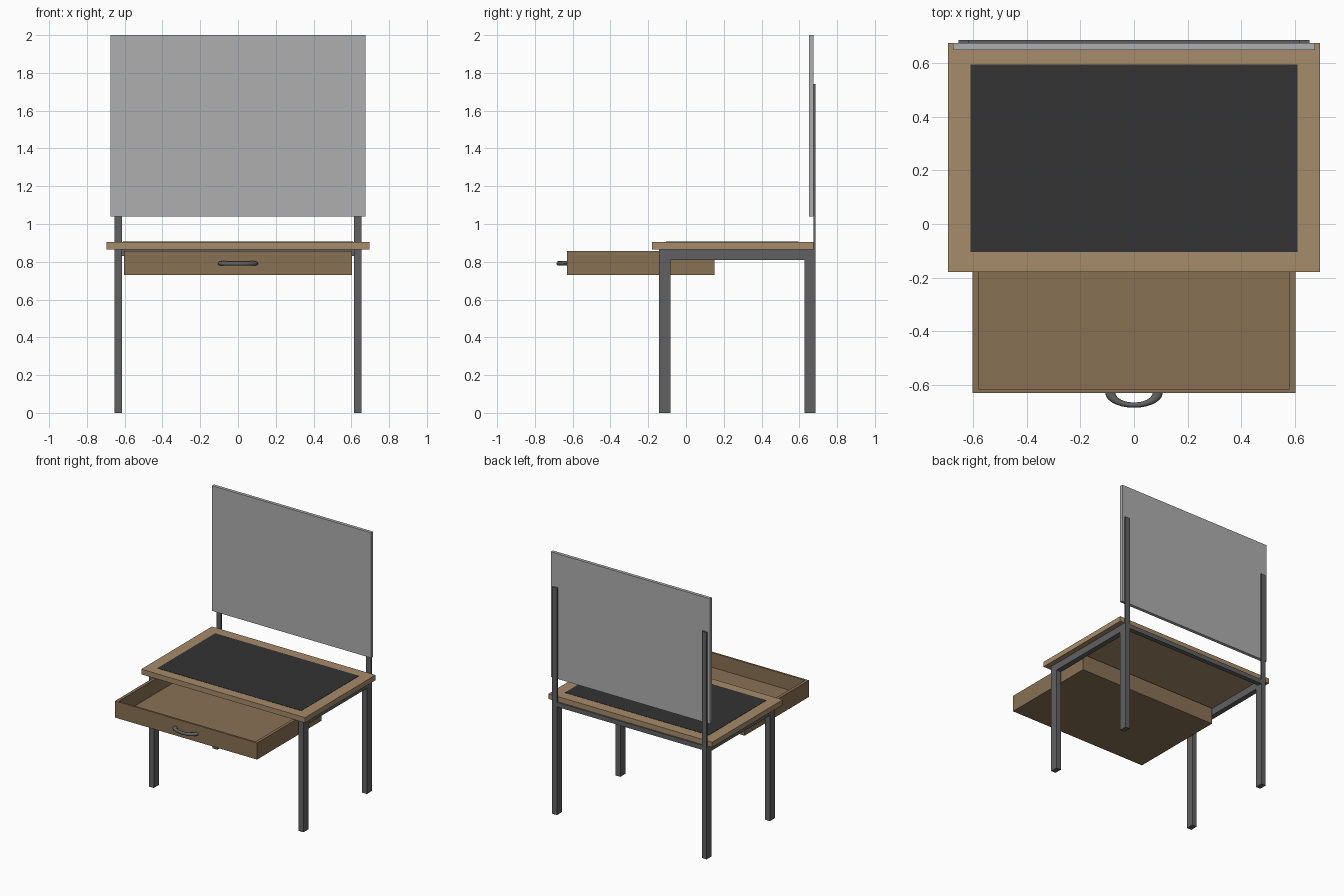
import bpy, bmesh, math
from mathutils import Vector

if "Cube" in bpy.data.objects:
    bpy.data.objects.remove(bpy.data.objects["Cube"])


def material(name, rgb):
    m = bpy.data.materials.new(name)
    m.diffuse_color = (*rgb, 1)
    m.use_nodes = True
    m.node_tree.nodes["Principled BSDF"].inputs["Base Color"].default_value = m.diffuse_color
    return m


WOOD = material("light_wood", (0.38, 0.26, 0.145))
DARK_WOOD = material("dark_wood", (0.25, 0.165, 0.09))
METAL = material("dark_metal", (0.12, 0.12, 0.12))
MAT = material("black_mat", (0.033, 0.033, 0.033))
BOARD = material("board_grey", (0.43, 0.43, 0.43))


def finish(name, bm, mat):
    bmesh.ops.recalc_face_normals(bm, faces=bm.faces)
    me = bpy.data.meshes.new(name)
    bm.to_mesh(me)
    bm.free()
    me.materials.append(mat)
    ob = bpy.data.objects.new(name, me)
    bpy.context.collection.objects.link(ob)
    return ob


def box(name, x, y, z, mat):
    bm = bmesh.new()
    bmesh.ops.create_cube(bm, size=1)
    for v in bm.verts:
        v.co = Vector([(r[0] + r[1]) / 2 + c * (r[1] - r[0])
                       for c, r in zip(v.co, (x, y, z))])
    return finish(name, bm, mat)


def extrude_x(name, profile, x0, x1, mat):
    bm = bmesh.new()
    f = bm.faces.new([bm.verts.new((x0, y, z)) for y, z in profile])
    ext = bmesh.ops.extrude_face_region(bm, geom=[f])
    bmesh.ops.translate(bm, vec=(x1 - x0, 0, 0),
                        verts=[g for g in ext["geom"] if isinstance(g, bmesh.types.BMVert)])
    return finish(name, bm, mat)


# Table top with inset writing mat
box("tabletop", (-0.695, 0.695), (-0.18, 0.675), (0.865, 0.905), WOOD)
box("desk_mat", (-0.61, 0.61), (-0.105, 0.595), (0.895, 0.907), MAT)

# Side frames: front leg, rail and back leg in one profile, plus board posts
frame = [(-0.142, 0), (-0.082, 0), (-0.082, 0.81), (0.627, 0.81),
         (0.627, 0), (0.686, 0), (0.686, 0.865), (-0.142, 0.865)]
for side, x in (("left", (-0.655, -0.615)), ("right", (0.615, 0.655))):
    extrude_x(side + "_leg_frame", frame, *x, METAL)
    box(side + "_board_post", x, (0.675, 0.686), (0.865, 1.74), METAL)
box("back_rail", (-0.615, 0.615), (0.65, 0.686), (0.83, 0.865), METAL)

# Upright board
box("back_board", (-0.675, 0.675), (0.65, 0.675), (1.04, 2.0), BOARD)

# Open drawer: outer box with the top face inset and pushed down
drawer = box("drawer", (-0.603, 0.603), (-0.63, 0.15), (0.73, 0.857), DARK_WOOD)
bm = bmesh.new()
bm.from_mesh(drawer.data)
top = max(bm.faces, key=lambda f: f.calc_center_median().z)
ext = bmesh.ops.extrude_discrete_faces(bm, faces=[top])
inner = ext["faces"][0]
bmesh.ops.remove_doubles(bm, verts=bm.verts, dist=1e-6)
bm.faces.ensure_lookup_table()
top = max(bm.faces, key=lambda f: f.calc_center_median().z)
bmesh.ops.inset_region(bm, faces=[top], thickness=0.015, use_even_offset=True)
for v in top.verts:
    v.co.x = math.copysign(0.58, v.co.x)
floor = bmesh.ops.extrude_face_region(bm, geom=[top])
bmesh.ops.translate(bm, vec=(0, 0, -0.112),
                    verts=[g for g in floor["geom"] if isinstance(g, bmesh.types.BMVert)])
if top.is_valid:
    bmesh.ops.delete(bm, geom=[top], context="FACES")
bmesh.ops.recalc_face_normals(bm, faces=bm.faces)
bm.to_mesh(drawer.data)
bm.free()

# Handle: half of a flattened ring
bm = bmesh.new()
SEG, SIDES = 24, 12
rings = []
for i in range(SEG + 1):
    a = math.pi * i / SEG
    ring = []
    for j in range(SIDES):
        t = 2 * math.pi * j / SIDES
        r = 0.088 + 0.019 * math.cos(t)
        ring.append(bm.verts.new((r * math.cos(a), -0.63 - 0.52 * r * math.sin(a),
                                  0.791 + 0.012 * math.sin(t))))
    rings.append(ring)
for r0, r1 in zip(rings, rings[1:]):
    for j in range(SIDES):
        k = (j + 1) % SIDES
        bm.faces.new((r0[j], r0[k], r1[k], r1[j]))
bm.faces.new(rings[0])
bm.faces.new(rings[-1])
handle = finish("drawer_handle", bm, METAL)
bpy.context.view_layer.objects.active = handle
handle.select_set(True)
bpy.ops.object.shade_smooth_by_angle(angle=math.radians(40))
